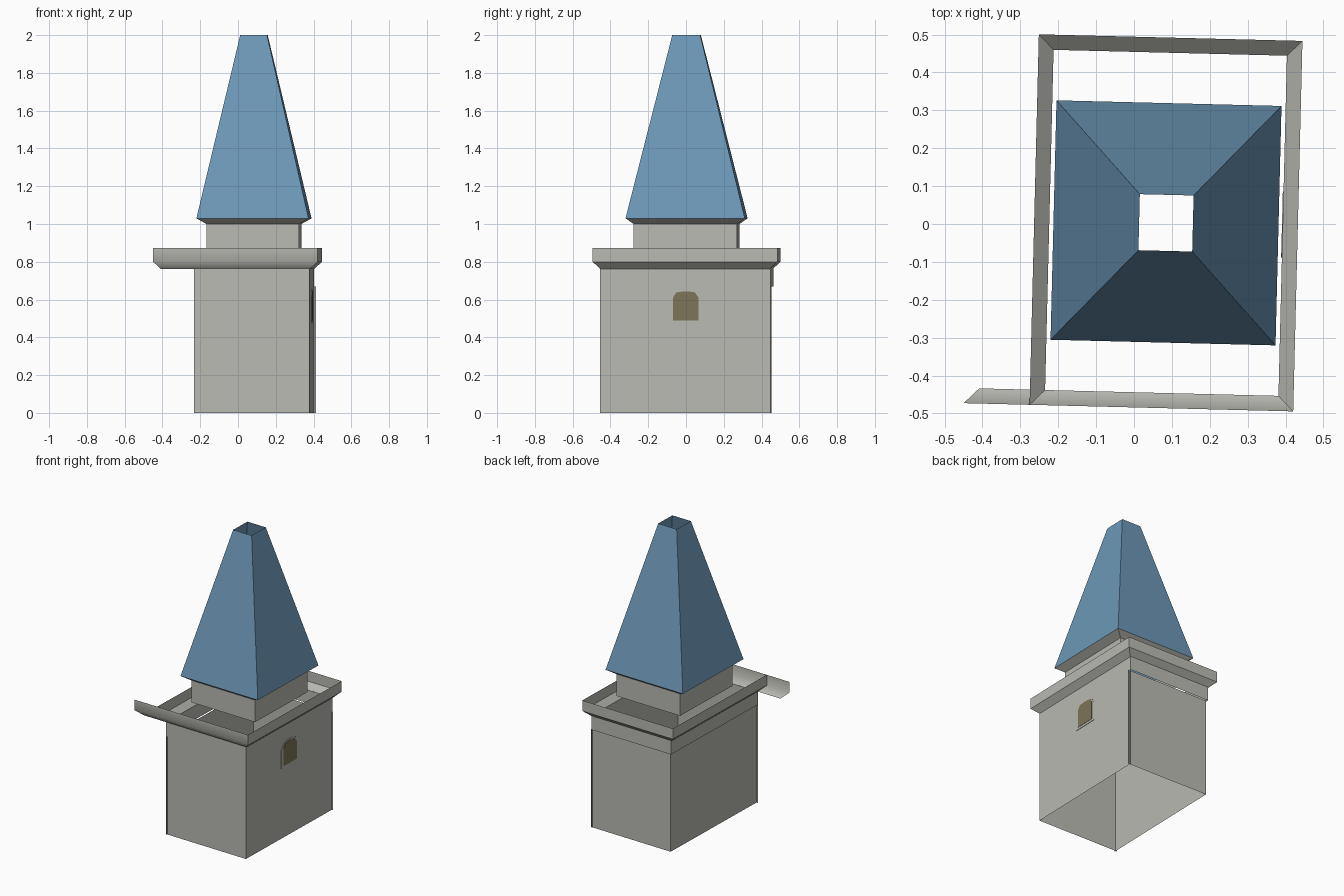
import bpy, bmesh, math
from mathutils import Matrix

if "Cube" in bpy.data.objects:
    bpy.data.objects.remove(bpy.data.objects["Cube"])

# whole tower is turned slightly about z
PLACE = Matrix.Translation((0.0845, 0.003, 0)) @ Matrix.Rotation(math.radians(-1.43), 4, 'Z')


def material(name, rgb):
    m = bpy.data.materials.new(name)
    m.diffuse_color = (*rgb, 1)
    m.use_nodes = True
    m.node_tree.nodes["Principled BSDF"].inputs["Base Color"].default_value = m.diffuse_color
    return m


STONE = material("stone_grey", (0.49, 0.49, 0.45))
SLATE = material("slate_blue", (0.155, 0.315, 0.48))
GLASS = material("olive_glass", (0.21, 0.18, 0.10))


def make(name, mat, faces, smooth=False):
    """Object from a list of faces, each a list of local points."""
    bm = bmesh.new()
    for f in faces:
        bm.faces.new([bm.verts.new(p) for p in f])
    bmesh.ops.remove_doubles(bm, verts=bm.verts, dist=1e-5)
    bm.transform(PLACE)
    for f in bm.faces:
        f.smooth = smooth
    me = bpy.data.meshes.new(name)
    bm.to_mesh(me)
    bm.free()
    me.materials.append(mat)
    ob = bpy.data.objects.new(name, me)
    bpy.context.collection.objects.link(ob)
    return ob


def rect(a, b, z):
    return [(-a, -b, z), (a, -b, z), (a, b, z), (-a, b, z)]


def strip(p, q):
    """Quads between two upright profiles, outside facing when p to q is anticlockwise."""
    return [[p[i], q[i], q[i + 1], p[i + 1]] for i in range(len(p) - 1)]


def loft(rings, sides=range(4)):
    cols = list(zip(*rings))
    return [f for i in sides for f in strip(cols[i], cols[(i + 1) % 4])]


# open tower walls: full front and right, recessed back and left below a band
A, B, BAND, IN, LIP = 0.306, 0.452, 0.67, 0.01, 0.011
make("front_and_right_walls", STONE, loft([rect(A, B, 0), rect(A, B, 0.765)], (0, 1)))
make("upper_wall_band", STONE, loft([rect(A, B, BAND), rect(A, B, 0.765)], (2, 3)))
make("back_wall", STONE, strip([(A + LIP, B - IN, 0), (A + LIP, B - IN, BAND)],
                               [(-A + IN, B - IN, 0), (-A + IN, B - IN, BAND)]))
make("left_wall", STONE, strip([(-A + IN, B - IN, 0), (-A + IN, B - IN, BAND)],
                               [(-A + IN, -B - LIP, 0), (-A + IN, -B - LIP, BAND)]))

# cornice: bevelled trough, with the front run overshooting to the left
OA, OB, E = 0.348, 0.489, 0.04
rings = [rect(OA - E, OB - E, 0.762), rect(OA, OB, 0.80), rect(OA, OB, 0.872)]
make("cornice_sides_and_back", STONE, loft(rings, (1, 2, 3)))
left_end = [(-0.482, -OB + E, 0.762), (-0.522, -OB, 0.80), (-0.522, -OB, 0.872)]
make("cornice_front", STONE, strip(left_end, [r[1] for r in rings]), smooth=True)

# neck with flared eave, and hollow cut-off spire
make("neck", STONE, loft([rect(0.245, 0.274, 0.85), rect(0.245, 0.274, 1.0)]))
make("eave", STONE, loft([rect(0.245, 0.274, 1.0), rect(0.297, 0.316, 1.03)]))
make("spire", SLATE, loft([rect(0.297, 0.316, 1.03), rect(0.071, 0.074, 2.0)]))


# arched window on the right wall
def arch(half, z0, z1, z2, z3, out):
    side = [(half, z0), (half, z1), (half * 0.72, z2), (half * 0.3, z3)]
    outline = side + [(-y, z) for y, z in reversed(side)]
    return [(A + out, y + 0.003, z) for y, z in outline]


def plate(name, mat, ins, depth):
    front, back = arch(*ins, depth), arch(*ins, 0)
    n = len(front)
    make(name, mat, [front] + [[back[i], back[(i + 1) % n], front[(i + 1) % n], front[i]]
                               for i in range(n)])


plate("window_frame", STONE, (0.087, 0.475, 0.605, 0.64, 0.653), 0.003)
plate("window_pane", GLASS, (0.068, 0.49, 0.61, 0.638, 0.642), 0.005)
